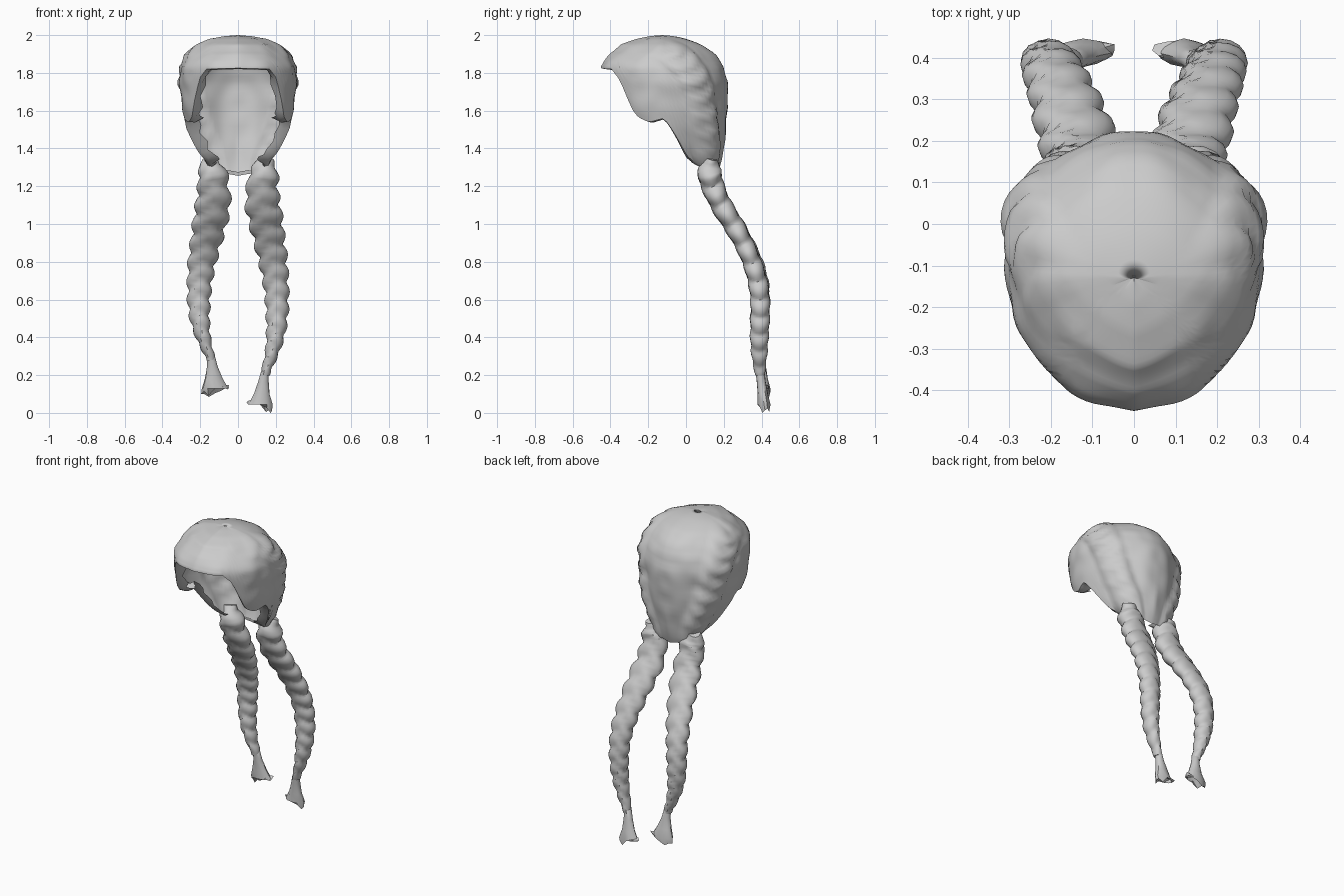
import bpy, bmesh, math, random
from mathutils import Vector, noise

if "Cube" in bpy.data.objects:
    bpy.data.objects.remove(bpy.data.objects["Cube"])

random.seed(4)


def interp(table, k):
    """Linear lookup in a table sorted by its first column."""
    if k <= table[0][0]:
        return table[0][1:]
    for a, b in zip(table, table[1:]):
        if k <= b[0]:
            f = (k - a[0]) / (b[0] - a[0])
            return tuple(p + (q - p) * f for p, q in zip(a[1:], b[1:]))
    return table[-1][1:]


def loft(name, rings, start=None, end=None, angle=40):
    """Skin closed rings; optional tip points close the ends."""
    bm = bmesh.new()
    vs = [[bm.verts.new(p) for p in r] for r in rings]
    n = len(vs[0])
    for a, b in zip(vs, vs[1:]):
        for i in range(n):
            j = (i + 1) % n
            bm.faces.new((a[i], a[j], b[j], b[i]))
    for tip, r in ((start, vs[0]), (end, vs[-1])):
        if tip is not None:
            c = bm.verts.new(tip)
            for i in range(n):
                bm.faces.new((r[i], r[(i + 1) % n], c))
    bmesh.ops.recalc_face_normals(bm, faces=bm.faces)
    me = bpy.data.meshes.new(name)
    bm.to_mesh(me)
    bm.free()
    ob = bpy.data.objects.new(name, me)
    bpy.context.collection.objects.link(ob)
    bpy.ops.object.select_all(action='DESELECT')
    ob.select_set(True)
    bpy.context.view_layer.objects.active = ob
    bpy.ops.object.shade_smooth_by_angle(angle=math.radians(angle))
    return ob


# Cap sections: z, half width, front y, back y
SECTION = [(1.25, .13, -.20, .17), (1.3, .165, -.25, .18), (1.4, .225, -.32, .20),
           (1.5, .272, -.37, .212), (1.6, .295, -.40, .22), (1.75, .31, -.44, .222),
           (1.83, .298, -.45, .195), (1.9, .26, -.405, .15), (1.95, .205, -.345, .085),
           (1.98, .145, -.26, 0), (1.995, .07, -.19, -.06), (2.0, 0, -.13, -.13)]
# Hairline: angle from the front, lower edge height
EDGE = [(0, 1.825), (34, 1.82), (42, 1.77), (54, 1.58), (62, 1.55), (69, 1.54), (84, 1.56),
        (91, 1.5), (103, 1.36), (115, 1.32), (135, 1.28), (180, 1.26)]
# Width of the inward lip along the hairline
LIP = [(0, .065), (40, .06), (48, .05), (65, .07), (115, .06), (135, .005), (180, .005)]
# Path of the braid where it is gathered along the cap
RIDGE = [Vector(p) for p in ((.19, -.2, 1.95), (.24, -.06, 1.91), (.28, .03, 1.82),
                             (.275, .09, 1.68), (.24, .13, 1.5), (.18, .15, 1.36), (.14, .17, 1.2))]


def ridge_bump(p):
    """Lobed swelling that follows the gathered braid on both sides."""
    q = Vector((abs(p.x), p.y, p.z))
    best, arc, run = 9, 0, 0
    for a, b in zip(RIDGE, RIDGE[1:]):
        d = b - a
        t = max(0, min(1, (q - a).dot(d) / d.length_squared))
        dist = (q - a - d * t).length
        if dist < best:
            best, arc = dist, run + d.length * t
        run += d.length
    f = max(0, 1 - (best / .1) ** 2) ** .6 * min(1, arc / .2 + .15)
    return f * (.018 + .02 * abs(math.sin(math.pi * (arc / .105 + best * 4))))


# Cap: open shell from the crown down to the hairline, with an inward lip
COLS, ROWS = 96, 30
ANGLES = [2 * math.pi * c / COLS for c in range(COLS)]
DEGREES = [math.degrees(min(a, 2 * math.pi - a)) for a in ANGLES]
rings = []
for r in range(1, ROWS + 1):
    ring = []
    for th, deg in zip(ANGLES, DEGREES):
        ze = interp(EDGE, deg)[0]
        z = 2 - (2 - ze) * (r / ROWS) ** 1.6
        w, yf, yb = interp(SECTION, z)
        out = Vector((math.sin(th), -math.cos(th), 0))
        p = Vector((w * out.x, (yf + yb) / 2 + (yb - yf) / 2 * out.y, z))
        amt = ridge_bump(p) + .01 * noise.noise(Vector((abs(p.x), p.y, p.z)) * 10) * min(1, r / 8)
        if z > 1.86 and deg < 90:
            # slope the front corners back above the fringe
            amt -= .022 * math.sin(2 * th if th < math.pi else -2 * th) * min(1, (z - 1.86) / .05)
        p += out * amt
        p.z = min(p.z, 2.0)
        ring.append(p)
    rings.append(ring)
edge = rings[-1]
for f, rise in ((.45, -.005), (1, .015)):
    ring = []
    for p, th, deg in zip(edge, ANGLES, DEGREES):
        k = f * interp(LIP, deg)[0] * random.uniform(.75, 1.25)
        ring.append(p + Vector((-math.sin(th) * k, math.cos(th) * k, rise)))
    rings.append(ring)
loft("hair_cap", rings, start=(0, -.13, 2.0), angle=50)

# Braid centre line: x, y, z, half width, half depth
BRAID = [(.155, .14, 1.345, .03, .025), (.14, .118, 1.29, .078, .07), (.128, .14, 1.2, .083, .06),
         (.13, .185, 1.1, .094, .057), (.15, .25, 1.0, .09, .055), (.168, .305, .9, .082, .05),
         (.187, .35, .8, .076, .05), (.20, .38, .7, .068, .052), (.207, .393, .6, .063, .052),
         (.207, .393, .5, .058, .052), (.198, .388, .4, .048, .05), (.175, .388, .3, .034, .042),
         (.14, .392, .2, .022, .026)]


def braid(name, sx, squash):
    """Lobed tube; squash raises the lower end so the two sides differ."""
    table = []
    for x, y, z, w, d in reversed(BRAID):
        low = max(0, (1.0 - z) / .8)
        table.append((z + squash * low, x * sx, y, w, d))
    steps, sides = 110, 16
    z0, z1 = table[-1][0], table[0][0]
    rings, phase = [], 0

    def at(z):
        # average neighbouring samples for a soft curve
        s = [interp(table, z + o) for o in (-.03, 0, .03)]
        return [sum(v) / 3 for v in zip(*s)]

    for i in range(steps + 1):
        z = z0 + (z1 - z0) * i / steps
        x, y, w, d = at(z)
        xa, ya = at(z - .02)[:2]
        tan = Vector((xa - x, ya - y, -.02)).normalized()
        depth = tan.cross(Vector((1, 0, 0))).normalized()
        side = depth.cross(tan).normalized()
        phase += (z0 - z1) / steps / (.115 - .035 * i / steps)
        ring = []
        for k in range(sides):
            a = 2 * math.pi * k / sides
            ca, sa = math.cos(a), math.sin(a)
            # plaited strands: chevrons, half a lobe apart left and right
            lobe = abs(math.sin(math.pi * (phase + .25 * ca - .65 * abs(ca))))
            mw, md = .80 + .28 * lobe, .86 + .18 * lobe
            ring.append(Vector((x, y, z)) + side * (ca * w * mw) + depth * (sa * d * md))
        rings.append(ring)
    loft(name, rings, start=at(z0)[:2] + [z0], end=at(z1)[:2] + [z1], angle=45)


# Tuft: flattened, flaring bundle with a ragged end
def tuft(name, top, bottom, flare, lean):
    top, bottom = Vector(top), Vector(bottom)
    n, rings = 12, []
    for t, w, d in ((0, .02, .024), (.25, .028, .024), (.55, flare * .62, .028),
                    (.8, flare * .95, .032), (1, flare, .026)):
        c = top.lerp(bottom, t)
        ring = []
        for k in range(n):
            a = 2 * math.pi * k / n
            m = 1 + random.uniform(-.12, .12) * t
            drop = random.uniform(0, .04) + lean * math.cos(a) if t == 1 else 0
            ring.append(c + Vector((math.cos(a) * w * m, math.sin(a) * d * m, drop)))
        low = min(p.z for p in ring)
        if t == 1:
            ring = [p + Vector((0, 0, bottom.z - low)) for p in ring]
        rings.append(ring)
    loft(name, rings, start=top + Vector((0, 0, .02)), end=bottom.lerp(top, .3), angle=35)


braid("right_braid", 1, 0)
braid("left_braid", -1, .08)
tuft("right_tuft", (.142, .392, .22), (.115, .418, 0), .068, -.02)
tuft("left_tuft", (-.142, .392, .30), (-.118, .418, .085), .074, .02)
